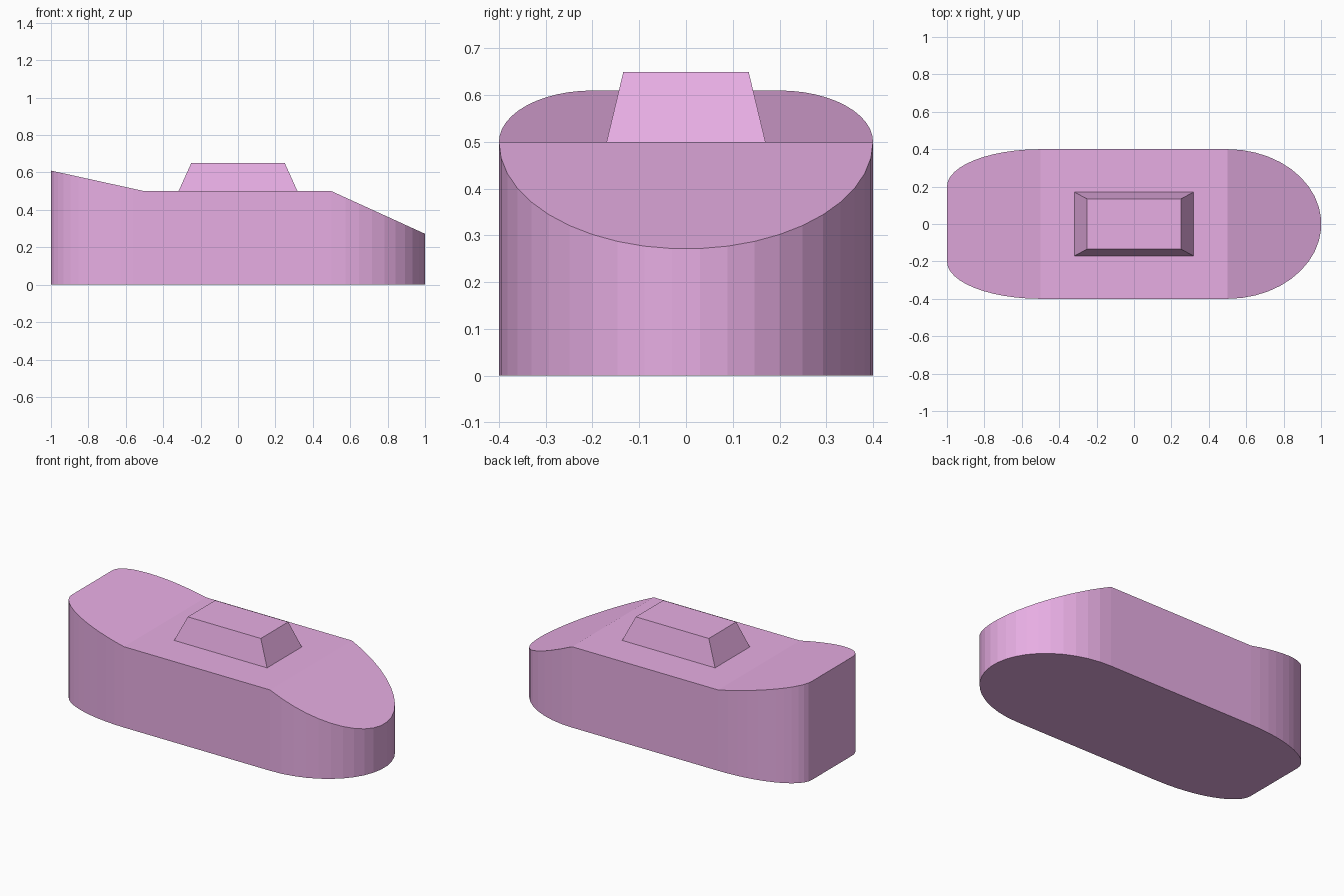
import bpy, bmesh, math

if "Cube" in bpy.data.objects:
    bpy.data.objects.remove(bpy.data.objects["Cube"])

paint = bpy.data.materials.new("pink_paint")
paint.diffuse_color = (0.8, 0.42, 0.77, 1)
paint.use_nodes = True
paint.node_tree.nodes["Principled BSDF"].inputs["Base Color"].default_value = paint.diffuse_color


def finish(name, bm):
    bmesh.ops.recalc_face_normals(bm, faces=bm.faces)
    mesh = bpy.data.meshes.new(name)
    bm.to_mesh(mesh)
    bm.free()
    mesh.materials.append(paint)
    obj = bpy.data.objects.new(name, mesh)
    bpy.context.collection.objects.link(obj)
    return obj


def deck_height(x):
    if x > 0.5:
        return 0.5 - 0.228 * (x - 0.5) / 0.5
    if x < -0.5:
        return 0.5 + 0.11 * (-0.5 - x) / 0.5
    return 0.5


# Hull outline: half-ellipse bow, then two rounded stern corners
N, S = 21, 12
rx = 0.5 / math.cos(math.pi / N / 2)
bow = [(0.5 + rx * math.sin(math.pi * i / N), -0.4 * math.cos(math.pi * i / N))
       for i in range(N + 1)]
corner = [(-0.5 - 0.5 * math.sin(math.pi / 2 * i / S),
           0.2 + 0.2 * math.cos(math.pi / 2 * i / S)) for i in range(S + 1)]
stern = corner + [(x, -y) for x, y in reversed(corner)]
outline = bow + stern

# Hull: walls, flat bottom, and sloped bow / flat middle / raised stern decks
bm = bmesh.new()
low = [bm.verts.new((x, y, 0)) for x, y in outline]
top = [bm.verts.new((x, y, deck_height(x))) for x, y in outline]
n = len(outline)
for i in range(n):
    j = (i + 1) % n
    bm.faces.new((low[i], low[j], top[j], top[i]))
bm.faces.new(low)
bm.faces.new(top[:N + 1])
bm.faces.new(top[N + 1:])
bm.faces.new((top[0], top[N], top[N + 1], top[-1]))
finish("hull", bm)

# Cabin: tapered block standing on the deck
bm = bmesh.new()
bmesh.ops.create_cube(bm, size=2)
for v in bm.verts:
    upper = v.co.z > 0
    v.co.x *= 0.25 if upper else 0.318
    v.co.y *= 0.134 if upper else 0.17
    v.co.z = 0.65 if upper else 0.5
bm.normal_update()
bmesh.ops.delete(bm, geom=[f for f in bm.faces if f.normal.z < -0.9], context='FACES_ONLY')
finish("cabin", bm)
